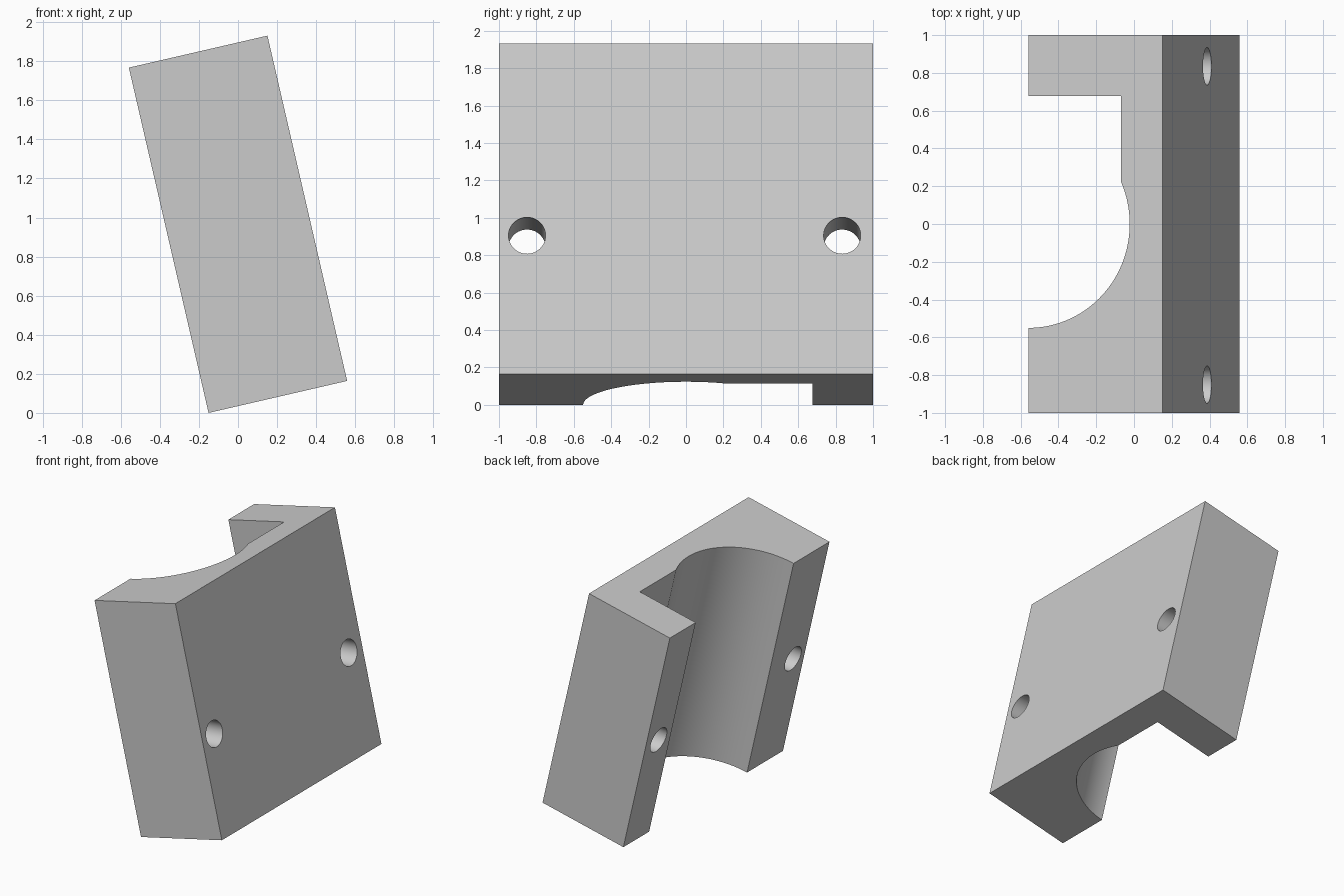
import bpy, bmesh, math
from mathutils import Vector, Matrix

cube = bpy.data.objects.get("Cube")
if cube:
    bpy.data.objects.remove(cube, do_unlink=True)

TILT = math.radians(13)
THICK, HEIGHT = 0.728, 1.814
GROOVE_R, SLOT_DEPTH, SLOT_END = 0.55, 0.503, 0.677
HOLE_R = 0.099

grey = bpy.data.materials.new("light grey")
grey.use_nodes = True
colour = (0.6, 0.6, 0.6, 1)
grey.diffuse_color = colour
grey.node_tree.nodes["Principled BSDF"].inputs["Base Color"].default_value = colour


def make_object(name, bm):
    bmesh.ops.recalc_face_normals(bm, faces=bm.faces[:])
    mesh = bpy.data.meshes.new(name)
    bm.to_mesh(mesh)
    bm.free()
    mesh.materials.append(grey)
    obj = bpy.data.objects.new(name, mesh)
    bpy.context.collection.objects.link(obj)
    return obj


# Block profile: half-round groove running into a square slot
left = -THICK / 2
meet = math.asin(SLOT_DEPTH / GROOVE_R)
steps = 64
profile = [(left, -1), (-left, -1), (-left, 1), (left, 1),
           (left, SLOT_END), (left + SLOT_DEPTH, SLOT_END)]
for i in range(steps + 1):
    a = meet + (math.pi - meet) * i / steps
    profile.append((left + GROOVE_R * math.sin(a), GROOVE_R * math.cos(a)))

bm = bmesh.new()
base = bm.faces.new([bm.verts.new((x, y, -HEIGHT / 2)) for x, y in profile])
top = bmesh.ops.extrude_face_region(bm, geom=[base])["geom"]
bmesh.ops.translate(bm, vec=(0, 0, HEIGHT),
                    verts=[v for v in top if isinstance(v, bmesh.types.BMVert)])
block = make_object("grooved_block", bm)

# Slightly slanted bolt holes
outer, inner = Vector((-left, 0, -0.146)), Vector((left, 0, -0.045))
turn = (outer - inner).to_track_quat('Z', 'Y').to_matrix().to_4x4()
bpy.context.view_layer.objects.active = block
for name, y in (("front_hole_cutter", -0.85), ("back_hole_cutter", 0.835)):
    bm = bmesh.new()
    place = Matrix.Translation((outer + inner) / 2 + Vector((0, y, 0))) @ turn
    bmesh.ops.create_cone(bm, cap_ends=True, segments=64, radius1=HOLE_R,
                          radius2=HOLE_R, depth=1.2, matrix=place)
    cutter = make_object(name, bm)
    cut = block.modifiers.new(name, 'BOOLEAN')
    cut.operation, cut.solver, cut.object = 'DIFFERENCE', 'EXACT', cutter
    bpy.ops.object.modifier_apply(modifier=cut.name)
    bpy.data.objects.remove(cutter, do_unlink=True)

# Lean the block and rest its lower edge on the ground
lift = (THICK * math.sin(TILT) + HEIGHT * math.cos(TILT)) / 2
block.data.transform(Matrix.Translation((0, 0, lift)) @ Matrix.Rotation(-TILT, 4, 'Y'))

block.select_set(True)
bpy.ops.object.shade_smooth_by_angle(angle=math.radians(20))
